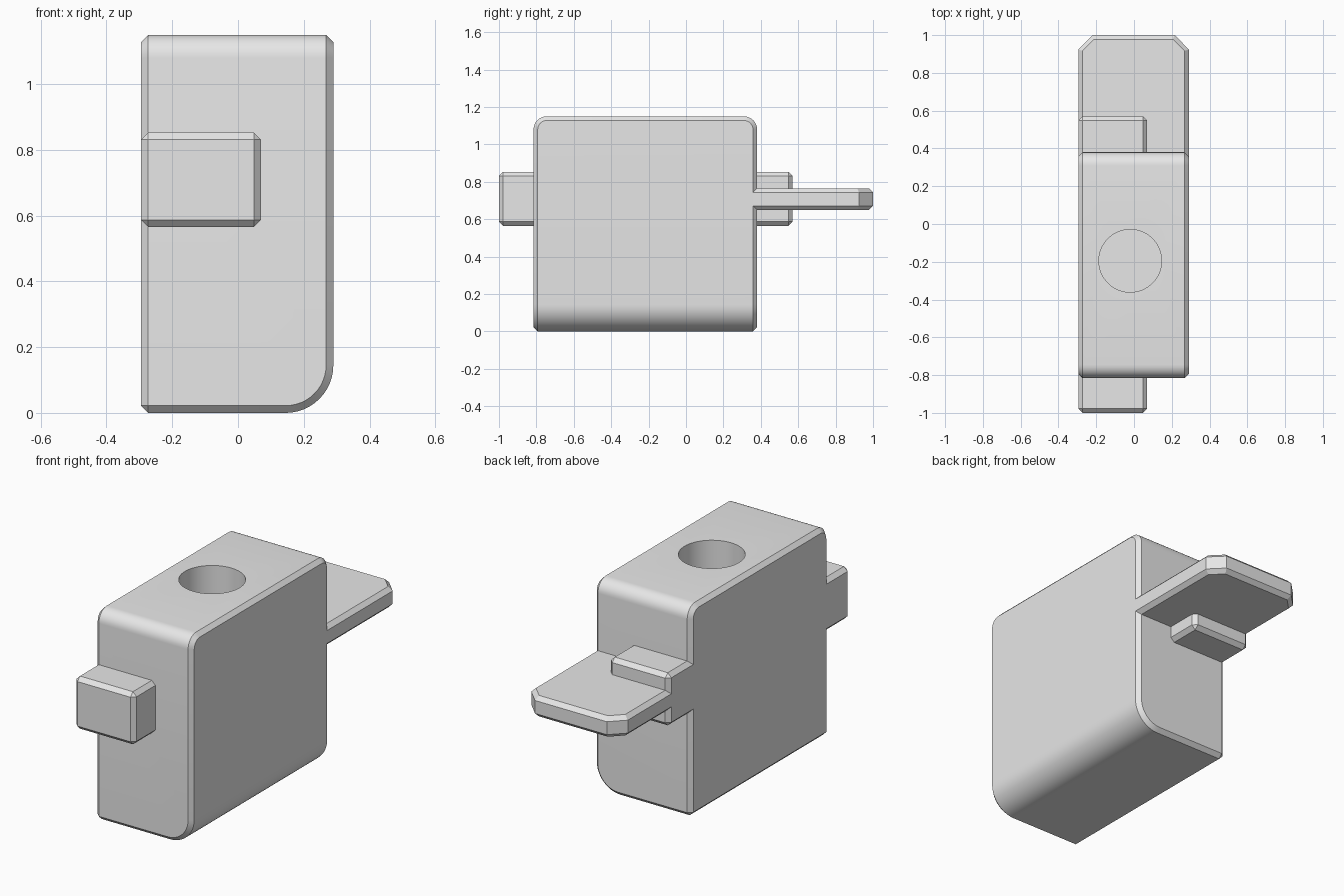
import bpy, bmesh, math

if "Cube" in bpy.data.objects:
    bpy.data.objects.remove(bpy.data.objects["Cube"], do_unlink=True)

grey = bpy.data.materials.new("plain grey")
grey.use_nodes = True
grey.diffuse_color = (0.8, 0.8, 0.8, 1)
grey.node_tree.nodes["Principled BSDF"].inputs["Base Color"].default_value = (0.8, 0.8, 0.8, 1)

CHAMFER = 0.022
LEFT, RIGHT = -0.295, 0.29


def bevel(bm, edges, size, segments):
    bmesh.ops.bevel(bm, geom=edges, offset=size, segments=segments, profile=0.5,
                    affect='EDGES', clamp_overlap=False)


def block(name, low, high, rounds=()):
    """Box between two corners; rounds = (edge test on midpoint, size, segments)."""
    bm = bmesh.new()
    bmesh.ops.create_cube(bm, size=1)
    for test, size, segments in rounds:
        # tests run on a box spanning -0.5 to 0.5, so mark edges before scaling
        test_edges = [e for e in bm.edges if test((e.verts[0].co + e.verts[1].co) / 2)]
        for e in test_edges:
            e.tag = True
    groups = [([e for e in bm.edges if test((e.verts[0].co + e.verts[1].co) / 2)], size, seg)
              for test, size, seg in rounds]
    for v in bm.verts:
        v.co = [l + (c + 0.5) * (h - l) for l, h, c in zip(low, high, v.co)]
    for edges, size, seg in groups:
        bevel(bm, edges, size, seg)
    # chamfer every remaining square edge
    square = [e for e in bm.edges if e.calc_face_angle(0) > math.radians(60)]
    bevel(bm, square, CHAMFER, 1)
    bmesh.ops.recalc_face_normals(bm, faces=bm.faces)
    mesh = bpy.data.meshes.new(name)
    bm.to_mesh(mesh)
    bm.free()
    mesh.materials.append(grey)
    obj = bpy.data.objects.new(name, mesh)
    bpy.context.collection.objects.link(obj)
    return obj


def activate(obj):
    bpy.ops.object.select_all(action='DESELECT')
    obj.select_set(True)
    bpy.context.view_layer.objects.active = obj


# Main body: rounded top front and back edges, large round on one lower edge
body = block("body", (LEFT, -0.815, 0), (RIGHT, 0.38, 1.15), [
    (lambda m: m.z > 0.4 and abs(m.y) > 0.4, 0.07, 8),
    (lambda m: m.z < -0.4 and m.x > 0.4, 0.145, 12),
])

# Blind round hole in the top
bpy.ops.mesh.primitive_cylinder_add(vertices=64, radius=0.166, depth=0.8,
                                    location=(-0.02, -0.195, 1.0))
cutter = bpy.context.object
cutter.name = "hole_cutter"
cutter.data.materials.append(grey)
cutter.hide_render = True
activate(body)
hole = body.modifiers.new("hole", 'BOOLEAN')
hole.operation = 'DIFFERENCE'
hole.solver = 'EXACT'
hole.object = cutter
bpy.ops.object.modifier_apply(modifier=hole.name)
bpy.data.objects.remove(cutter, do_unlink=True)
bpy.ops.object.shade_smooth_by_angle(angle=math.radians(30))

# Small tabs at front and back, flush with one side
for name, y0, y1 in (("front_tab", -1.0, -0.75), ("back_tab", 0.32, 0.57)):
    block(name, (LEFT, y0, 0.565), (0.07, y1, 0.853))

# Wide flat tongue with clipped corners at the back
block("back_tongue", (LEFT, 0.32, 0.65), (RIGHT, 1.0, 0.765), [
    (lambda m: abs(m.x) > 0.4 and m.y > 0.4, 0.075, 1),
])
